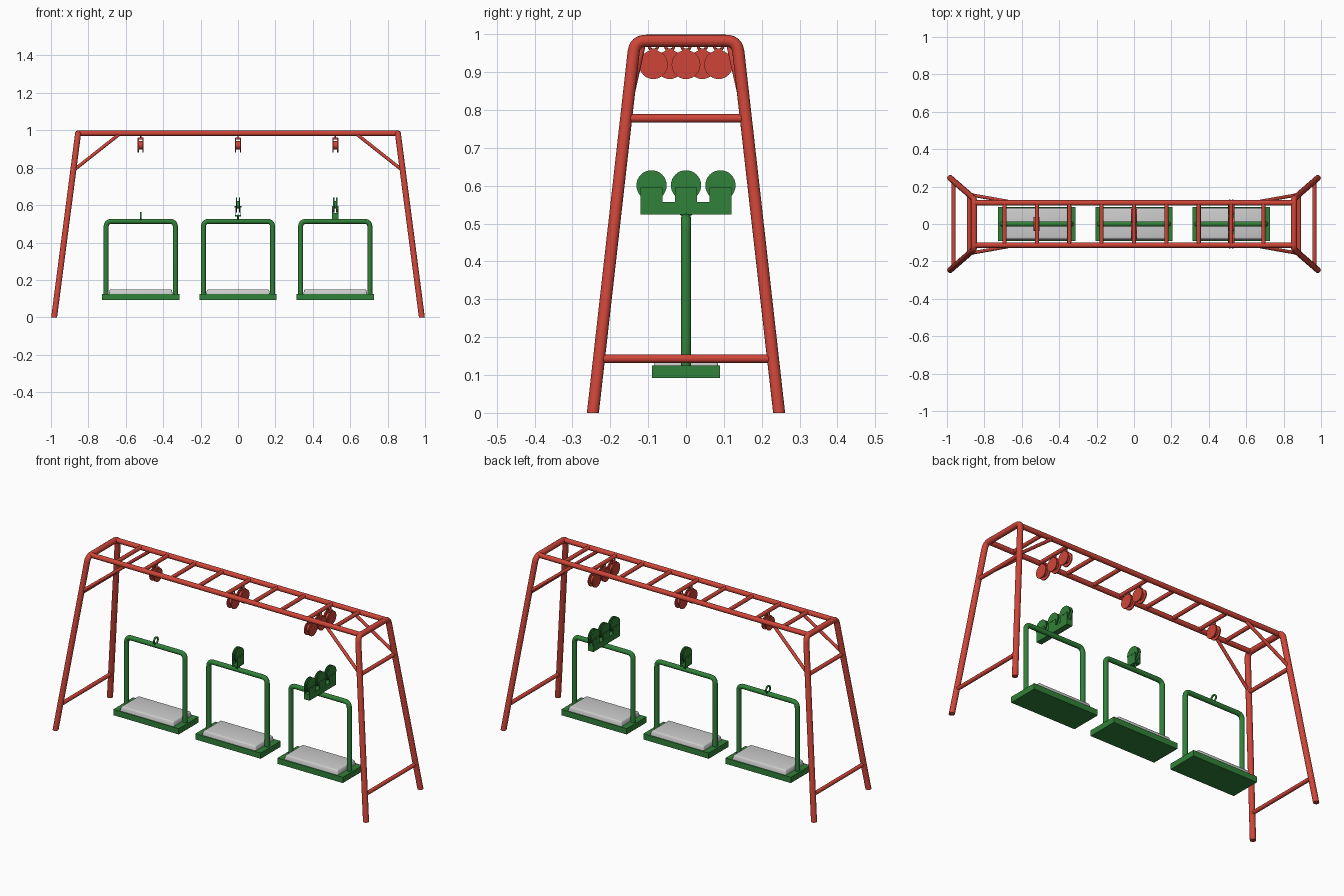
import bpy, bmesh, math
from mathutils import Vector, Matrix

if "Cube" in bpy.data.objects:
    bpy.data.objects.remove(bpy.data.objects["Cube"])


def material(name, col):
    m = bpy.data.materials.new(name)
    m.diffuse_color = (*col, 1)
    m.use_nodes = True
    m.node_tree.nodes["Principled BSDF"].inputs["Base Color"].default_value = m.diffuse_color
    return m


RED = material("red_paint", (0.62, 0.06, 0.04))
GREEN = material("green_paint", (0.03, 0.22, 0.04))


def finish(name, mesh, mat):
    ob = bpy.data.objects.new(name, mesh)
    bpy.context.collection.objects.link(ob)
    if mat:
        mesh.materials.clear()
        mesh.materials.append(mat)
    bpy.ops.object.select_all(action='DESELECT')
    ob.select_set(True)
    bpy.context.view_layer.objects.active = ob
    bpy.ops.object.shade_smooth_by_angle(angle=math.radians(40))
    return ob


def fillet(pts, r, n=6):
    # round the inner corners of a path
    pts = [Vector(p) for p in pts]
    out = [pts[0]]
    for a, b, c in zip(pts, pts[1:], pts[2:]):
        s, e = b + (a - b).normalized() * r, b + (c - b).normalized() * r
        for i in range(n + 1):
            t = i / n
            out.append(s * (1 - t) ** 2 + b * 2 * t * (1 - t) + e * t * t)
    return out + [pts[-1]]


def pipe(name, pts, r, mat, bend=0.0):
    pts = fillet(pts, bend) if bend else [Vector(p) for p in pts]
    cu = bpy.data.curves.new(name, 'CURVE')
    cu.dimensions = '3D'
    cu.bevel_depth = r
    cu.bevel_resolution = 6
    cu.use_fill_caps = True
    sp = cu.splines.new('POLY')
    sp.points.add(len(pts) - 1)
    for p, co in zip(sp.points, pts):
        p.co = (*co, 1)
    tmp = bpy.data.objects.new("tmp", cu)
    bpy.context.collection.objects.link(tmp)
    bpy.context.view_layer.update()
    me = bpy.data.meshes.new_from_object(
        tmp.evaluated_get(bpy.context.evaluated_depsgraph_get()))
    bpy.data.objects.remove(tmp)
    return finish(name, me, mat)


def box(bm, lo, hi):
    lo, hi = Vector(lo), Vector(hi)
    bmesh.ops.create_cube(bm, size=1, matrix=Matrix.Translation((lo + hi) / 2)
                          @ Matrix.Diagonal((*(hi - lo), 1)))


def disc(bm, c, r, w):
    # cylinder with its axis along x
    bmesh.ops.create_cone(bm, cap_ends=True, segments=32, radius1=r, radius2=r, depth=w,
                          matrix=Matrix.Translation(c) @ Matrix.Rotation(math.pi / 2, 4, 'Y'))


def to_object(name, bm, mat):
    me = bpy.data.meshes.new(name)
    bm.to_mesh(me)
    bm.free()
    return finish(name, me, mat)


def wheel(bm, x, y, z, r, off, hub):
    for s in (-1, 1):
        disc(bm, (x + s * off, y, z), r, 0.006)
    disc(bm, (x, y, z), hub, off * 2)


def eye(name, x, y, z, r, t, mat):
    bpy.ops.mesh.primitive_torus_add(location=(x, y, z), rotation=(0, math.pi / 2, 0),
                                     major_radius=r, minor_radius=t,
                                     major_segments=24, minor_segments=10)
    ob = bpy.context.object
    ob.name = name
    ob.data.materials.append(mat)
    bpy.ops.object.shade_smooth()


FOOT, TOP = Vector((0.983, 0.246, 0)), Vector((0.855, 0.135, 0.983))


def on_leg(sx, sy, z):
    p = FOOT.lerp(TOP, z / TOP.z)
    return Vector((p.x * sx, p.y * sy, z))


# A-frame ends with cross bars and corner braces
for sx in (-1, 1):
    legs = pipe("end_frame", [on_leg(sx, -1, 0), on_leg(sx, -1, TOP.z),
                              on_leg(sx, 1, TOP.z), on_leg(sx, 1, 0)], 0.016, RED, 0.03)
    for v in legs.data.vertices:
        if v.co.z < 0.03:
            v.co.z = 0
    for z, r in ((0.778, 0.011), (0.143, 0.011)):
        pipe("cross_bar", [on_leg(sx, -1, z), on_leg(sx, 1, z)], r, RED)
    for sy in (-1, 1):
        pipe("corner_brace", [on_leg(sx, sy, 0.785), (0.63 * sx, 0.113 * sy, 0.983)], 0.009, RED)

# overhead ladder
for sy in (-1, 1):
    pipe("top_rail", [(-0.855, 0.113 * sy, 0.984), (0.855, 0.113 * sy, 0.984)], 0.014, RED)
for i in range(-4, 5):
    x = i * 0.173
    pipe("rung", [(x, -0.113, 0.986), (x, 0.113, 0.986)], 0.011, RED)

SWINGS = ((-0.52, (0,)), (0, (-0.043, 0.043)), (0.52, (-0.086, 0, 0.086)))

# red pulleys under the ladder
for x, ys in SWINGS:
    for y in ys:
        bm = bmesh.new()
        wheel(bm, x, y, 0.92, 0.038, 0.013, 0.022)
        box(bm, (x - 0.014, y - 0.011, 0.952), (x + 0.014, y + 0.011, 0.962))
        to_object("top_pulley", bm, RED)
        eye("pulley_eye", x, y, 0.969, 0.011, 0.004, RED)

# swings
for x, ys in SWINGS:
    pipe("swing_frame", [(x - 0.185, 0, 0.11), (x - 0.185, 0, 0.513),
                         (x + 0.185, 0, 0.513), (x + 0.185, 0, 0.11)], 0.0135, GREEN, 0.03)
    bm = bmesh.new()
    box(bm, (x - 0.207, -0.09, 0.092), (x + 0.207, 0.09, 0.125))
    to_object("seat_board", bm, GREEN)
    bm = bmesh.new()
    box(bm, (x - 0.172, -0.087, 0.12), (x + 0.172, 0.087, 0.15))
    for v in bm.verts:
        if v.co.z > 0.14:
            v.co.y *= 0.9
            v.co.x = x + (v.co.x - x) * 0.96
    bmesh.ops.bevel(bm, geom=bm.edges[:], offset=0.007, segments=3, profile=0.5, affect='EDGES')
    to_object("seat_cushion", bm, None)

    # green pulleys, or a plain eye, on top of each swing
    n = len(ys)
    if n < 3:
        eye("swing_eye", x, 0, 0.54 if n == 1 else 0.533, 0.018 if n == 1 else 0.012, 0.005, GREEN)
    if n > 1:
        bm = bmesh.new()
        for y in ((0,) if n == 2 else (-0.091, 0, 0.091)):
            wheel(bm, x, y, 0.601, 0.04, 0.008, 0.02)
            for s in (-1, 1):
                box(bm, (x + s * 0.0145 - 0.002, y - 0.029, 0.54), (x + s * 0.0145 + 0.002, y + 0.029, 0.595))
            box(bm, (x - 0.0165, y - 0.029, 0.538), (x + 0.0165, y + 0.029, 0.547))
            disc(bm, (x, y, 0.59), 0.004, 0.036)
        if n == 3:
            box(bm, (x - 0.017, -0.12, 0.524), (x + 0.017, 0.12, 0.557))
        to_object("swing_pulley", bm, GREEN)
